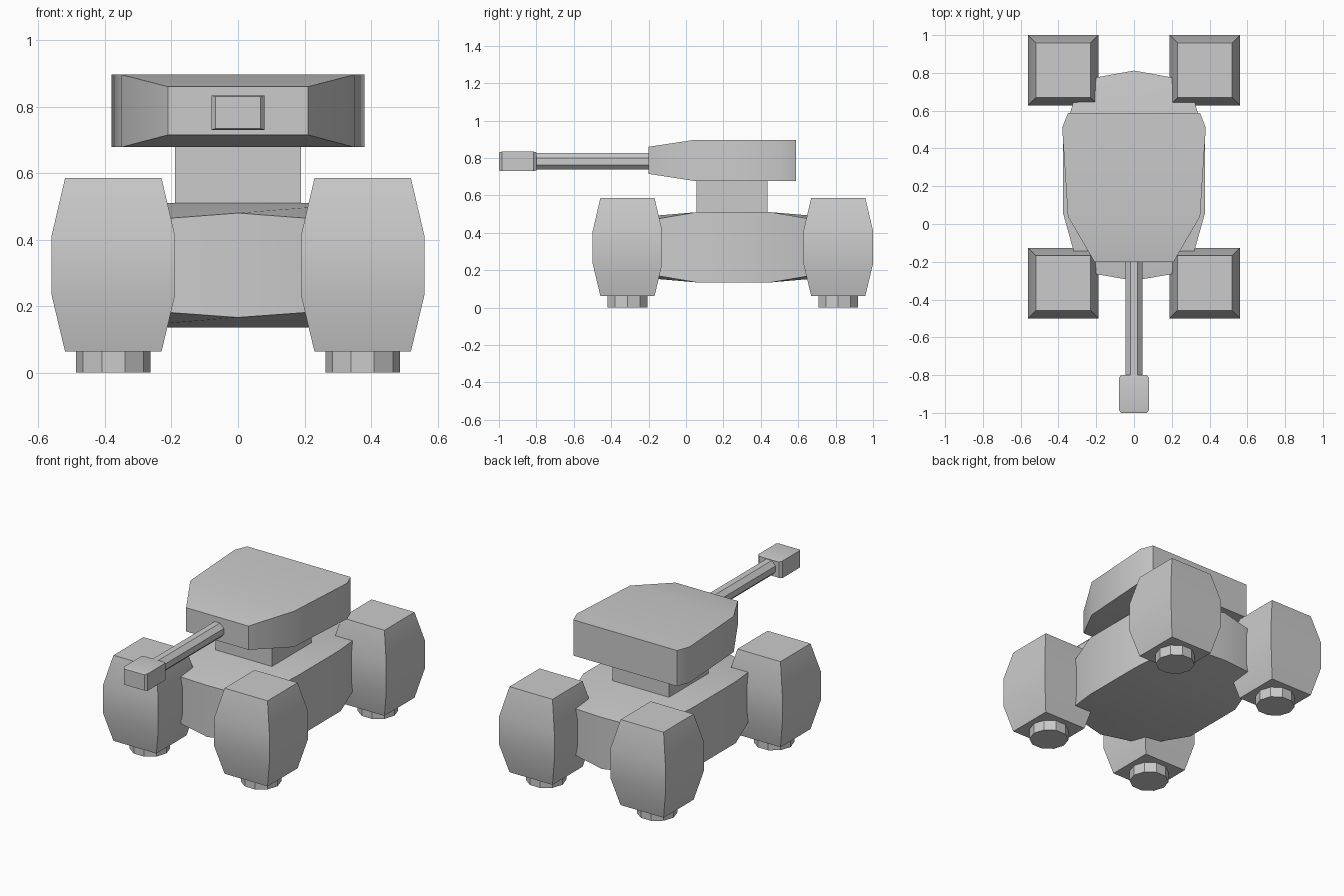
import bpy, bmesh
from math import cos, sin, pi, radians

if "Cube" in bpy.data.objects:
    bpy.data.objects.remove(bpy.data.objects["Cube"])


def finish(name, bm):
    bmesh.ops.recalc_face_normals(bm, faces=bm.faces)
    mesh = bpy.data.meshes.new(name)
    bm.to_mesh(mesh)
    bm.free()
    ob = bpy.data.objects.new(name, mesh)
    bpy.context.collection.objects.link(ob)
    bpy.ops.object.select_all(action='DESELECT')
    ob.select_set(True)
    bpy.context.view_layer.objects.active = ob
    bpy.ops.object.shade_smooth_by_angle(angle=radians(30))
    return ob


def loft(name, rings, caps=None):
    """Skin a list of equal-length vertex rings and cap both ends."""
    bm = bmesh.new()
    vs = [[bm.verts.new(p) for p in r] for r in rings]
    n = len(rings[0])
    for a, b in zip(vs, vs[1:]):
        for i in range(n):
            j = (i + 1) % n
            bm.faces.new((a[i], a[j], b[j], b[i]))
    for end in (vs[0], vs[-1]):
        for cap in caps or [range(n)]:
            bm.faces.new([end[i] for i in cap])
    return finish(name, bm)


def square(cx, cy, h, z):
    return [(cx - h, cy - h, z), (cx + h, cy - h, z),
            (cx + h, cy + h, z), (cx - h, cy + h, z)]


def section(w, y, z0, z1):
    return [(-w, y, z0), (w, y, z0), (w, y, z1), (-w, y, z1)]


# hull: ends slope down and come to a shallow point on the centre line
def hull_ring(w, y, z0, z1, ym, zm0, zm1):
    return [(-w, y, z1), (0, ym, zm1), (w, y, z1),
            (w, y, z0), (0, ym, zm0), (-w, y, z0)]


loft("hull", [
    hull_ring(0.29, -0.25, 0.187, 0.458, -0.30, 0.166, 0.48),
    hull_ring(0.375, 0.055, 0.135, 0.51, 0.055, 0.135, 0.51),
    hull_ring(0.375, 0.455, 0.135, 0.51, 0.455, 0.135, 0.51),
    hull_ring(0.29, 0.76, 0.187, 0.458, 0.812, 0.166, 0.48),
], caps=[(0, 1, 4, 5), (1, 2, 3, 4)])

# four leg pods with round feet
for end, cy in (("front", -0.313), ("rear", 0.814)):
    for side, cx in (("left", -0.375), ("right", 0.375)):
        loft(f"{end}_{side}_pod", [
            square(cx, cy, h, z) for h, z in
            ((0.145, 0.063), (0.186, 0.235), (0.186, 0.41), (0.145, 0.585))])
        loft(f"{end}_{side}_foot", [
            [(cx + 0.112 * cos(i * pi / 5), cy + 0.112 * sin(i * pi / 5), z)
             for i in range(10)] for z in (0, 0.08)])

# neck between hull and turret
loft("turret_neck", [square(0, 0.246, 0.19, z) for z in (0.49, 0.70)])

# turret, tapering to the front
loft("turret", [section(0.21, -0.2, 0.715, 0.86),
                section(0.35, 0.04, 0.678, 0.896),
                section(0.38, 0.51, 0.678, 0.896),
                section(0.35, 0.587, 0.678, 0.896)])

# gun barrel and muzzle block
loft("gun_barrel", [
    [(0.048 * cos((i + 0.5) * pi / 4), y, 0.782 + 0.048 * sin((i + 0.5) * pi / 4))
     for i in range(8)] for y in (-0.82, -0.15)])
loft("muzzle", [section(w, y, 0.782 - h, 0.782 + h) for w, y, h in
                ((0.068, -1.0, 0.048), (0.08, -0.985, 0.052),
                 (0.08, -0.815, 0.052), (0.068, -0.8, 0.048))])
